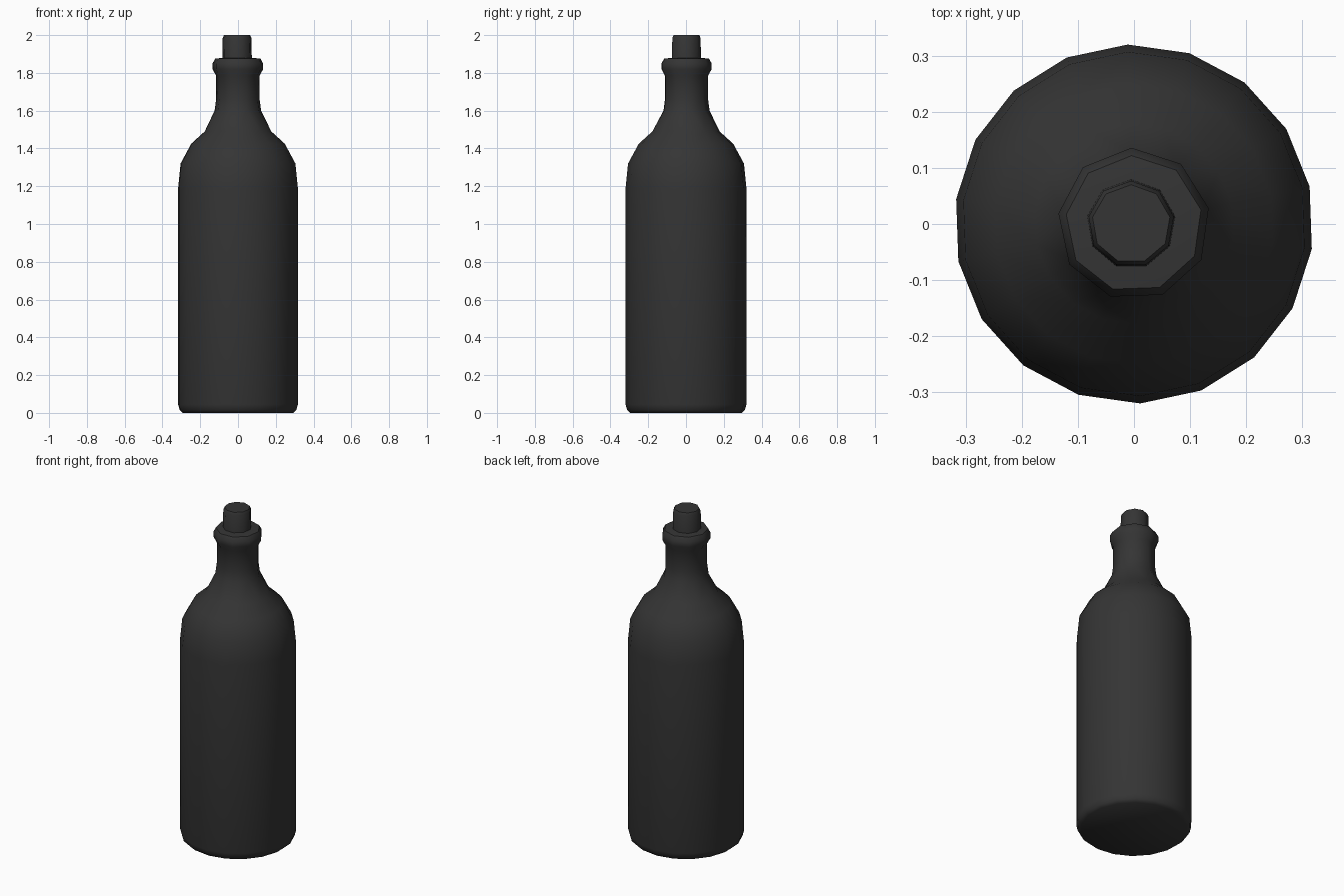
import bpy, bmesh, math

if "Cube" in bpy.data.objects:
    bpy.data.objects.remove(bpy.data.objects["Cube"])

SIDES = 18


def lathe(name, profile, angle, mat, center_x=0.0):
    """Revolve (radius, z, sides) rows; sides is 18 or a divisor of it."""
    bm = bmesh.new()
    rings = []
    for r, z, n in profile:
        ring = [bm.verts.new((center_x + r * math.cos(angle + math.tau * i / n),
                              r * math.sin(angle + math.tau * i / n), z))
                for i in range(n)]
        rings.append([ring[i * n // SIDES] for i in range(SIDES)])
    # walls, collapsing to triangles where the side count changes
    for a, b in zip(rings, rings[1:]):
        for i in range(SIDES):
            j = (i + 1) % SIDES
            face = list(dict.fromkeys((a[i], a[j], b[j], b[i])))
            if len(face) > 2:
                bm.faces.new(face)
    # end caps
    bm.faces.new(list(dict.fromkeys(reversed(rings[0]))))
    bm.faces.new(list(dict.fromkeys(rings[-1])))
    bmesh.ops.recalc_face_normals(bm, faces=bm.faces)
    mesh = bpy.data.meshes.new(name)
    bm.to_mesh(mesh)
    bm.free()
    mesh.materials.append(mat)
    obj = bpy.data.objects.new(name, mesh)
    bpy.context.collection.objects.link(obj)
    bpy.ops.object.select_all(action='DESELECT')
    obj.select_set(True)
    bpy.context.view_layer.objects.active = obj
    bpy.ops.object.shade_smooth_by_angle(angle=math.radians(50))
    return obj


dark = bpy.data.materials.new("dark_glass")
dark.diffuse_color = (0.035, 0.035, 0.035, 1)
dark.use_nodes = True
dark.node_tree.nodes["Principled BSDF"].inputs["Base Color"].default_value = dark.diffuse_color

# bottle: base, body, shoulder, neck and lip
lathe("bottle", [
    (0.295, 0.0, 18), (0.312, 0.015, 18), (0.32, 0.045, 18),
    (0.32, 1.19, 18), (0.307, 1.32, 18), (0.25, 1.425, 18),
    (0.178, 1.49, 18), (0.125, 1.60, 9), (0.117, 1.66, 9),
    (0.117, 1.785, 9), (0.136, 1.82, 9), (0.136, 1.85, 9),
    (0.122, 1.875, 9), (0.08, 1.88, 9),
], math.radians(12), dark)

# cork stopper
lathe("cork", [(0.08, 1.85, 9), (0.077, 1.985, 9), (0.07, 2.0, 9)],
      math.radians(10), dark, -0.005)
